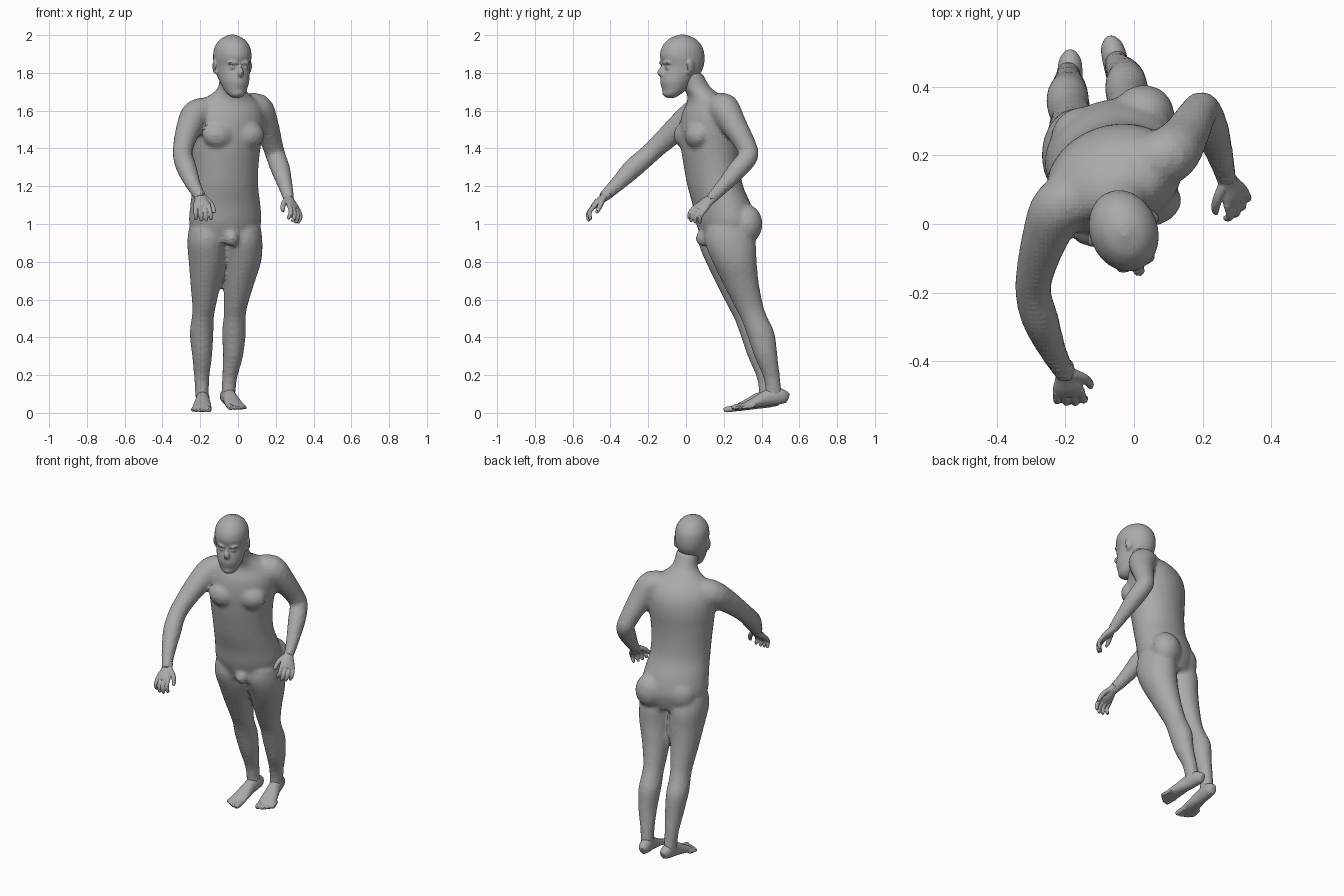
import bpy, bmesh, math
from mathutils import Vector, Matrix

cube = bpy.data.objects.get("Cube")
if cube:
    bpy.data.objects.remove(cube, do_unlink=True)

GREY = 0.4
skin = bpy.data.materials.new("plain grey")
skin.use_nodes = True
skin.diffuse_color = (GREY, GREY, GREY, 1)
skin.node_tree.nodes["Principled BSDF"].inputs["Base Color"].default_value = (GREY, GREY, GREY, 1)


def refine(rings, steps=4):
    """Pass a smooth curve through the rings (x, y, z, half width, half depth)."""
    out = []
    rings = [Vector(r) for r in rings]
    for i in range(len(rings) - 1):
        p, q = rings[i], rings[i + 1]
        before, after = rings[max(i - 1, 0)], rings[min(i + 2, len(rings) - 1)]
        m, n = (q - before) / 2, (after - p) / 2
        for k in range(steps):
            t = k / steps
            out.append(p + m * t + (3 * (q - p) - 2 * m - n) * t**2
                       + (2 * (p - q) + m + n) * t**3)
    return out + [rings[-1]]


def loft(bm, rings, side=(1, 0, 0), upright=False, sides=20):
    """Closed tube through elliptical rings, level or square to the path."""
    rings, side, loops = refine(rings), Vector(side), []
    for i, r in enumerate(rings):
        ahead, behind = rings[min(i + 1, len(rings) - 1)], rings[max(i - 1, 0)]
        t = Vector((0, 0, 1)) if upright else (Vector(ahead[:3]) - Vector(behind[:3])).normalized()
        s = (side - t * side.dot(t)).normalized()
        n = t.cross(s)
        loop = []
        for k in range(sides):
            a = math.tau * k / sides
            loop.append(bm.verts.new(Vector(r[:3]) + s * r[3] * math.cos(a) + n * r[4] * math.sin(a)))
        loops.append(loop)
    for low, high in zip(loops, loops[1:]):
        for k in range(sides):
            j = (k + 1) % sides
            bm.faces.new((low[k], low[j], high[j], high[k]))
    bm.faces.new(loops[0][::-1])
    bm.faces.new(loops[-1])


def round_tube(bm, points):
    loft(bm, [(*p, r, r) for *p, r in points], sides=16)


def blob(bm, center, size, yaw=0.0):
    turn = Matrix.Translation(center) @ Matrix.Rotation(yaw, 4, "Z") @ Matrix.Diagonal((*size, 1))
    bmesh.ops.create_uvsphere(bm, u_segments=20, v_segments=12, radius=1, matrix=turn)


def finish(name, bm, voxel, rounds, matrix=Matrix()):
    """Fuse the shells of one part into a single soft skin."""
    bmesh.ops.recalc_face_normals(bm, faces=bm.faces)
    mesh = bpy.data.meshes.new(name)
    bm.to_mesh(mesh)
    bm.free()
    obj = bpy.data.objects.new(name, mesh)
    bpy.context.collection.objects.link(obj)
    remesh = obj.modifiers.new("fuse", "REMESH")
    remesh.mode, remesh.voxel_size = "VOXEL", voxel
    soften = obj.modifiers.new("soften", "SMOOTH")
    soften.factor, soften.iterations = 0.5, rounds
    bpy.context.view_layer.update()
    graph = bpy.context.evaluated_depsgraph_get()
    fused = bpy.data.meshes.new_from_object(obj.evaluated_get(graph))
    obj.modifiers.clear()
    obj.data = fused
    fused.transform(matrix)
    fused.materials.clear()
    fused.materials.append(skin)
    fused.shade_flat()


# Torso and neck, turned toward the body's left
body = bmesh.new()
twist = math.radians(20)
across = Vector((math.cos(twist), math.sin(twist), 0))
forward = Vector((math.sin(twist), -math.cos(twist), 0))
loft(body, [
    (-.07, .215, .9, .15, .12), (-.068, .21, 1, .195, .15), (-.067, .19, 1.1, .19, .15),
    (-.067, .155, 1.2, .178, .143), (-.066, .138, 1.3, .178, .145), (-.064, .13, 1.4, .187, .152),
    (-.06, .13, 1.5, .2, .157), (-.055, .13, 1.58, .2, .145), (-.05, .125, 1.64, .17, .115),
    (-.042, .1, 1.68, .115, .09), (-.035, .06, 1.72, .073, .073), (-.03, .02, 1.8, .066, .066)],
    across, upright=True, sides=32)

# Chest, buttocks and groin
chest = Vector((-.058, .125, 1.47))
for sign in (-1, 1):
    blob(body, chest + across * sign * .085 + forward * .105, (.085, .06, .07), twist)
    blob(body, Vector((-.062, .285, 1.0)) + across * sign * .093, (.093, .088, .105), twist)
blob(body, (-.035, .095, .925), (.04, .045, .045))

# Legs: height, right x, left x, y, half width, half depth
leg = [(.98, -.16, .022, .19, .1, .12), (.9, -.165, .026, .2, .104, .135),
       (.8, -.163, .025, .222, .098, .118), (.68, -.172, .005, .257, .08, .095),
       (.56, -.18, -.013, .3, .062, .077), (.5, -.187, -.018, .327, .059, .072),
       (.42, -.193, -.022, .36, .063, .075), (.3, -.19, -.026, .388, .053, .062),
       (.18, -.192, -.045, .42, .04, .044), (.07, -.19, -.052, .432, .036, .045)]
loft(body, [(xr, y, z, a, b) for z, xr, xl, y, a, b in leg], upright=True)
loft(body, [(xl, y + .035, z, a, b) for z, xr, xl, y, a, b in leg], upright=True)

# Right arm reaches forward, left arm is drawn back at the elbow
round_tube(body, [
    (-.13, .09, 1.59, .08), (-.215, .05, 1.58, .082), (-.255, -.03, 1.52, .07),
    (-.285, -.13, 1.43, .057), (-.293, -.2, 1.365, .053), (-.272, -.28, 1.295, .054),
    (-.235, -.37, 1.205, .04), (-.195, -.445, 1.135, .029)])
round_tube(body, [
    (.02, .17, 1.6, .08), (.1, .2, 1.61, .084), (.145, .25, 1.53, .07),
    (.182, .315, 1.42, .056), (.2, .33, 1.36, .053), (.225, .275, 1.29, .052),
    (.25, .2, 1.205, .04), (.272, .125, 1.125, .029)])
finish("body", body, .013, 5)


# Hands with curled fingers
def hand(name, wrist, reach, thumb_side, flip):
    bm = bmesh.new()
    d = Vector(reach).normalized()
    t = Vector(thumb_side)
    t = (t - d * t.dot(d)).normalized()
    palm = t.cross(d) * flip

    def at(f, s, p):
        return Vector(wrist) + d * f + t * s + palm * p

    loft(bm, [(*at(f, 0, 0), a, b) for f, a, b in
              ((-.03, .027, .026), (.02, .032, .022), (.06, .044, .02), (.09, .042, .013))], t)
    for i, size in enumerate((.065, .075, .07, .055)):
        s = .035 - .023 * i
        round_tube(bm, [(*at(.07, s, 0), .012), (*at(.085 + size / 2, s * 1.1, .008), .0115),
                        (*at(.08 + size * .85, s * 1.15, .03), .0105),
                        (*at(.08 + size * .95, s * 1.15, .045), .007)])
    round_tube(bm, [(*at(.01, .02, 0), .016), (*at(.045, .05, .015), .014),
                    (*at(.08, .062, .03), .012), (*at(.1, .062, .035), .007)])
    finish(name, bm, .0045, 2)


hand("right_hand", (-.2, -.43, 1.145), (.12, -.75, -.65), (1, 0, 0), 1)
hand("left_hand", (.27, .13, 1.13), (.35, -.7, -.6), (-.6, -.3, .4), -1)


# Feet with five toes each, heels slightly raised
def foot(name, heel, tip, inner):
    bm = bmesh.new()
    heel, tip = Vector(heel), Vector(tip)
    run = tip - heel
    lateral = Vector((-run.y, run.x, 0)).normalized() * inner

    def at(t, s, height):
        return heel.lerp(tip, t) + lateral * s + Vector((0, 0, height))

    loft(bm, [(*at(t, 0, h), w, h) for t, w, h in
              ((0, .016, .026), (.07, .032, .036), (.2, .037, .046), (.38, .038, .043),
               (.58, .046, .03), (.76, .051, .019), (.84, .046, .013))], lateral)
    for i, (end, r) in enumerate(((1, .016), (.99, .012), (.96, .0115), (.93, .011), (.89, .011))):
        s = .036 - .0195 * i - (.006 if i else 0)
        round_tube(bm, [(*at(end - .25, s * .95, r), r * .9), (*at(end - .06, s, r), r),
                        (*at(end, s, r * .8), r * .6)])
    finish(name, bm, .006, 2)


foot("right_foot", (-.185, .5, .035), (-.192, .2, 0), 1)
foot("left_foot", (-.07, .54, .05), (0, .25, .012), -1)

# Head: skull, nose, brows, eyes, lips, ears, turned to the left
head = bmesh.new()
loft(head, [
    (0, -.066, 1.668, .022, .022), (0, -.06, 1.685, .045, .046), (0, -.046, 1.71, .06, .064),
    (0, -.034, 1.75, .075, .086), (0, -.012, 1.79, .085, .105), (0, .004, 1.835, .093, .112),
    (0, 0, 1.89, .099, .121), (0, 0, 1.94, .09, .108), (0, 0, 1.98, .06, .072),
    (0, 0, 2.002, .015, .018)], upright=True, sides=28)
loft(head, [(0, -.1, 1.848, .009, .012), (0, -.112, 1.82, .012, .014),
            (0, -.124, 1.8, .017, .017), (0, -.112, 1.785, .016, .01)])
blob(head, (0, -.106, 1.754), (.027, .015, .007))
blob(head, (0, -.104, 1.74), (.024, .016, .007))
blob(head, (0, -.094, 1.695), (.025, .018, .018))
for sign in (-1, 1):
    blob(head, (sign * .036, -.102, 1.853), (.029, .015, .009), sign * .3)
    blob(head, (sign * .036, -.096, 1.828), (.015, .014, .011))
    blob(head, (sign * .098, .012, 1.835), (.009, .025, .036), sign * .4)
    blob(head, (sign * .093, .002, 1.805), (.008, .013, .014))
finish("head", head, .007, 2,
       Matrix.Translation((-.03, -.02, 0)) @ Matrix.Rotation(math.radians(21), 4, "Z"))
